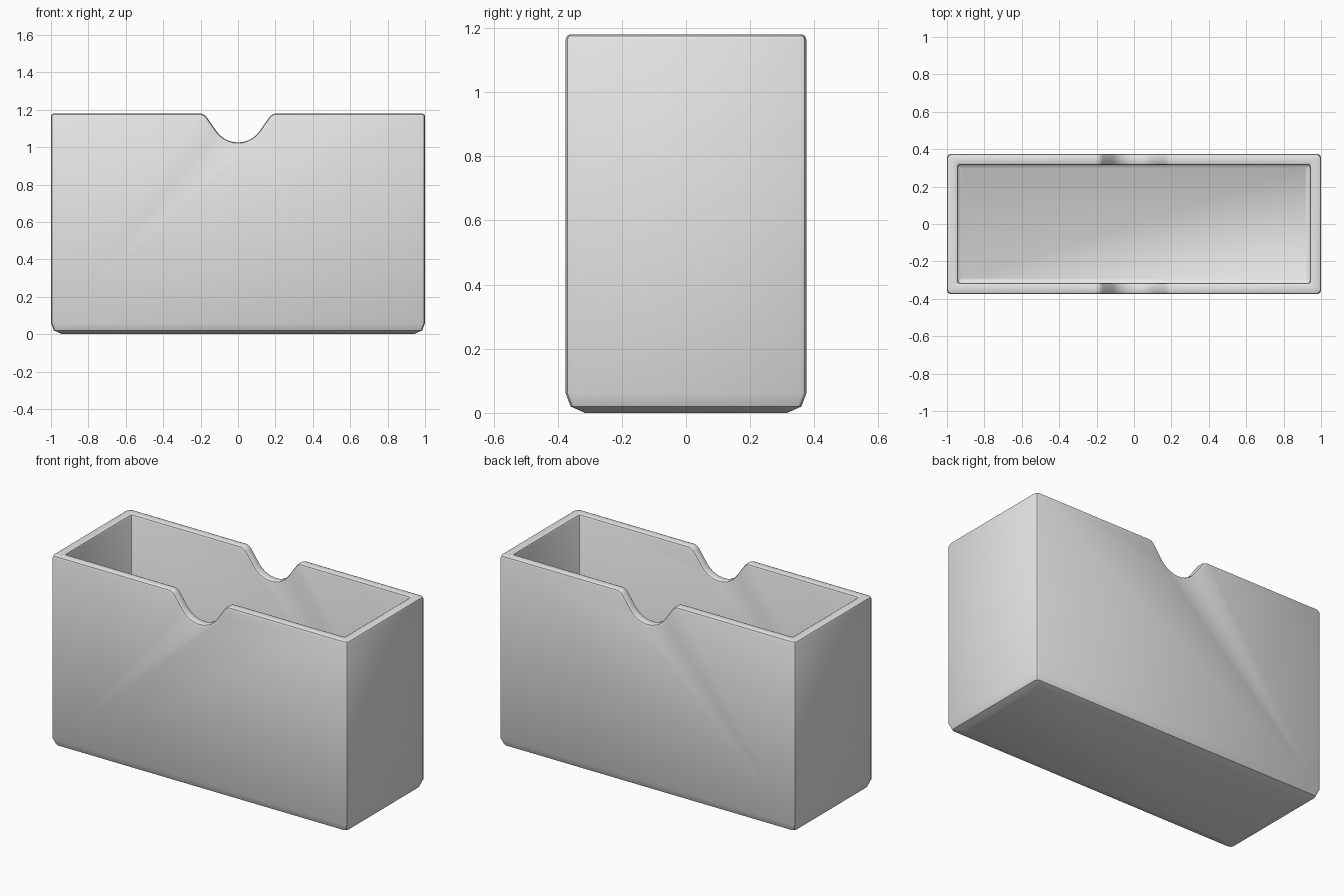
import bpy, bmesh
from math import sin, cos, tan, radians, pi

old = bpy.data.objects.get("Cube")
if old:
    bpy.data.objects.remove(old, do_unlink=True)

HALF_X, HALF_Y, HEIGHT, WALL = 1.0, 0.375, 1.18, 0.06

grey = bpy.data.materials.new("light_grey")
grey.use_nodes = True
grey.diffuse_color = (0.8, 0.8, 0.8, 1)
grey.node_tree.nodes["Principled BSDF"].inputs["Base Color"].default_value = (0.8, 0.8, 0.8, 1)


def make_object(name, bm):
    bmesh.ops.recalc_face_normals(bm, faces=bm.faces)
    mesh = bpy.data.meshes.new(name)
    bm.to_mesh(mesh)
    bm.free()
    mesh.materials.append(grey)
    obj = bpy.data.objects.new(name, mesh)
    bpy.context.collection.objects.link(obj)
    return obj


def rounded_ring(bm, inset, z, radius):
    """Rectangle of vertices with softly rounded corners."""
    verts = []
    cx, cy = HALF_X - inset - radius, HALF_Y - inset - radius
    for i, (sx, sy) in enumerate([(1, 1), (-1, 1), (-1, -1), (1, -1)]):
        for k in range(3):
            a = i * pi / 2 + k * pi / 4
            verts.append(bm.verts.new((sx * cx + radius * cos(a), sy * cy + radius * sin(a), z)))
    return verts


# Box shell: up the outside, over the rim and down to the inner floor
bm = bmesh.new()
rings = [rounded_ring(bm, *r) for r in [
    (0.06, 0, 0.02), (0.015, 0.02, 0.02), (0, 0.06, 0.02), (0, HEIGHT, 0.02),
    (WALL, HEIGHT, 0.01), (WALL, 0.075, 0.01), (WALL + 0.015, 0.06, 0.01)]]
for lower, upper in zip(rings, rings[1:]):
    n = len(lower)
    for i in range(n):
        j = (i + 1) % n
        bm.faces.new((lower[i], lower[j], upper[j], upper[i]))
bm.faces.new(rings[0])
bm.faces.new(rings[-1])
box = make_object("open_box", bm)

# Thumb notch outline: round bottom, sloped sides, rounded shoulders
slope, arc_r, shoulder_r, depth = radians(55), 0.14, 0.05, 0.155
half = []
for k in range(6):
    a = slope * k / 5
    half.append((arc_r * sin(a), HEIGHT - depth + arc_r * (1 - cos(a))))
end_z = HEIGHT - shoulder_r * (1 - cos(slope))
end_x = half[-1][0] + (end_z - half[-1][1]) / tan(slope)
top_x = end_x + shoulder_r * sin(slope)
last = radians(8)
for k in range(5):
    a = slope + (last - slope) * k / 4
    half.append((top_x - shoulder_r * sin(a), HEIGHT - shoulder_r * (1 - cos(a))))
half.append((half[-1][0] + 0.1, half[-1][1] + 0.1 * tan(last)))
outline = [(-x, z) for x, z in reversed(half[1:])] + half
outline += [(half[-1][0], HEIGHT + 0.2), (-half[-1][0], HEIGHT + 0.2)]

bm = bmesh.new()
face = bm.faces.new([bm.verts.new((x, -0.6, z)) for x, z in outline])
ext = bmesh.ops.extrude_face_region(bm, geom=[face])
moved = [g for g in ext["geom"] if isinstance(g, bmesh.types.BMVert)]
bmesh.ops.translate(bm, verts=moved, vec=(0, 1.2, 0))
cutter = make_object("notch_cutter", bm)
cutter.hide_render = True

# Cut both notches, then soften the whole rim
cut = box.modifiers.new("notch", "BOOLEAN")
cut.operation = "DIFFERENCE"
cut.solver = "EXACT"
cut.object = cutter
bev = box.modifiers.new("rim_bevel", "BEVEL")
bev.width = 0.015
bev.segments = 2
bev.limit_method = "ANGLE"
bev.angle_limit = radians(60)
bev.use_clamp_overlap = False

bpy.ops.object.select_all(action="DESELECT")
box.select_set(True)
bpy.context.view_layer.objects.active = box
for name in ("notch", "rim_bevel"):
    bpy.ops.object.modifier_apply(modifier=name)
bpy.data.objects.remove(cutter, do_unlink=True)
bpy.ops.object.shade_smooth_by_angle(angle=radians(40))
